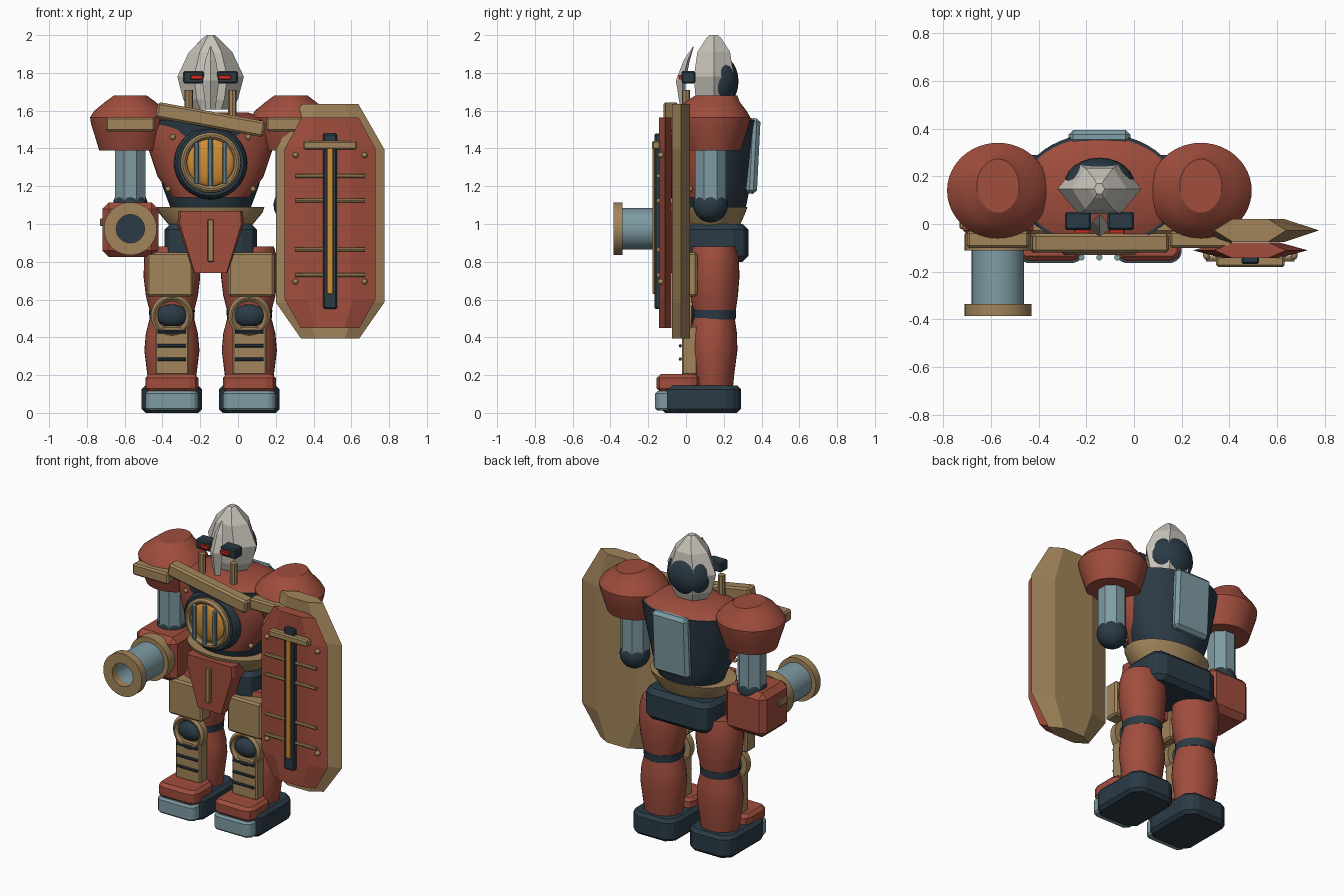
import bpy, bmesh, math
from mathutils import Matrix, Vector

if "Cube" in bpy.data.objects:
    bpy.data.objects.remove(bpy.data.objects["Cube"])

CX = -0.145  # body centre line


def material(name, rgb):
    m = bpy.data.materials.new(name)
    m.use_nodes = True
    m.diffuse_color = (*rgb, 1)
    m.node_tree.nodes["Principled BSDF"].inputs["Base Color"].default_value = (*rgb, 1)
    return m


RED = material("brick_red", (0.35, 0.075, 0.047))
TAN = material("tan", (0.36, 0.235, 0.105))
DARK = material("dark_slate", (0.024, 0.043, 0.06))
BLUE = material("pale_steel_blue", (0.21, 0.33, 0.37))
WHITE = material("bone_white", (0.58, 0.55, 0.49))
ORANGE = material("amber", (0.62, 0.27, 0.035))
EYE = material("eye_red", (0.6, 0.025, 0.015))


def finish(name, bm, mat, angle=35):
    bmesh.ops.recalc_face_normals(bm, faces=bm.faces)
    me = bpy.data.meshes.new(name)
    bm.to_mesh(me)
    bm.free()
    ob = bpy.data.objects.new(name, me)
    bpy.context.collection.objects.link(ob)
    me.materials.append(mat)
    if angle:
        bpy.ops.object.select_all(action='DESELECT')
        ob.select_set(True)
        bpy.context.view_layer.objects.active = ob
        bpy.ops.object.shade_smooth_by_angle(angle=math.radians(angle))
    return ob


def box(name, mat, x, y, z, bevel=0.0, corner=0.0, tilt=None):
    """Box from (min, max) ranges; corner chamfers the upright edges first."""
    bm = bmesh.new()
    bmesh.ops.create_cube(bm, size=1)
    bmesh.ops.scale(bm, verts=bm.verts, vec=(x[1] - x[0], y[1] - y[0], z[1] - z[0]))
    if corner:
        up = [e for e in bm.edges if abs(e.verts[0].co.z - e.verts[1].co.z) > 1e-4]
        bmesh.ops.bevel(bm, geom=up, offset=corner, segments=1, affect='EDGES')
    if bevel:
        bmesh.ops.bevel(bm, geom=bm.edges[:], offset=bevel, segments=1, affect='EDGES')
    if tilt:
        bmesh.ops.rotate(bm, verts=bm.verts, matrix=Matrix.Rotation(tilt[0], 3, tilt[1]))
    bmesh.ops.translate(bm, verts=bm.verts, vec=[sum(r) / 2 for r in (x, y, z)])
    return finish(name, bm, mat, 0)


def skin(bm, rings, cyclic=False):
    """Bridge rings of points, then cap the ends or close the loop."""
    vs = [[bm.verts.new(p) for p in r] for r in rings]
    n = len(vs[0])
    for a, b in zip(vs, vs[1:] + ([vs[0]] if cyclic else [])):
        for i in range(n):
            bm.faces.new((a[i], a[(i + 1) % n], b[(i + 1) % n], b[i]))
    if not cyclic:
        bm.faces.new(vs[0])
        bm.faces.new(vs[-1])


def loft(name, mat, rings, at=(0, 0, 0), n=32, forward=False, cyclic=False, angle=35, phase=0.0):
    """Elliptical rings (height, rx, ry, shift); forward turns the axis to -y."""
    pts = []
    for h, rx, ry, *s in rings:
        c = s[0] if s else 0
        arc = [math.tau * i / n + phase for i in range(n)]
        pts.append([(rx * math.cos(a), c + ry * math.sin(a), h) for a in arc])
    bm = bmesh.new()
    skin(bm, pts, cyclic)
    if forward:
        bmesh.ops.rotate(bm, verts=bm.verts, matrix=Matrix.Rotation(math.pi / 2, 3, 'X'))
    bmesh.ops.translate(bm, verts=bm.verts, vec=at)
    return finish(name, bm, mat, angle)


def rod(name, mat, at, r, half, axis='Z', n=10):
    ob = loft(name, mat, [(-half, r, r), (half, r, r)], n=n)
    if axis == 'X':
        ob.rotation_euler.y = math.pi / 2
    ob.location = at
    return ob


def ball(name, mat, at, r):
    bm = bmesh.new()
    bmesh.ops.create_uvsphere(bm, u_segments=24, v_segments=14, radius=1)
    bmesh.ops.scale(bm, verts=bm.verts, vec=r)
    bmesh.ops.translate(bm, verts=bm.verts, vec=at)
    return finish(name, bm, mat, 60)


def ring_pad(name, mat, at, outer, inner, depth):
    """Rounded ring facing the front."""
    d, e = depth / 2, depth * 0.25
    loft(name, mat, [(-d, outer, outer), (d - e, outer, outer), (d, outer - e, outer - e),
                     (d, inner + e, inner + e), (d - e, inner, inner), (-d, inner, inner)],
         at, forward=True, cyclic=True)


# Torso: dark core, red chest armour, belt
loft("torso_core", DARK, [(1.0, .15, .13, .15), (1.08, .21, .165, .15), (1.2, .255, .195, .145),
                          (1.4, .305, .22, .14), (1.55, .33, .24, .14)], (CX, 0, 0), n=48)
loft("chest_armour", RED, [(1.14, .2, .13, .07), (1.25, .28, .165, .09), (1.4, .33, .185, .105),
                           (1.5, .335, .2, .115), (1.55, .32, .225, .14), (1.59, .2, .15, .14)],
     (CX, 0, 0), n=48)
loft("belt", TAN, [(.97, .2, .145), (1.06, .275, .185), (1.09, .285, .195)], (CX, .13, 0), n=40)
box("back_plate", BLUE, (CX - .13, CX + .13), (.325, .385), (1.16, 1.56), .02, tilt=(-.05, 'X'))
box("pelvis", DARK, (CX - .245, CX + .245), (.0, .33), (.8, 1.0), .03, .05)

# Front waist plate
bm = bmesh.new()
outline = [(-.17, 1.07), (.17, 1.07), (.175, 1.0), (.09, .74), (-.09, .74), (-.175, 1.0)]
skin(bm, [[(CX + x * k, y, z) for x, z in outline] for y, k in ((.03, 1), (-.07, 1), (-.09, .93))])
finish("waist_plate", bm, RED, 0)
box("waist_strip", TAN, (CX - .016, CX + .016), (-.11, -.08), (.8, 1.025), .004)

# Chest reactor
loft("reactor_housing", DARK, [(-.02, .2, .2), (.08, .19, .19), (.1, .175, .175)],
     (CX, 0, 1.325), n=40, forward=True)
ring_pad("reactor_ring", TAN, (CX, -.105, 1.325), .16, .125, .05)
ball("reactor_lens", ORANGE, (CX, -.095, 1.325), (.128, .035, .128))
for i in (-1, 0, 1):
    rod("reactor_bar", BLUE, (CX + i * .075, -.14, 1.325), .013, .125 - .015 * abs(i))
for s in (-1, 1):
    ball("chest_rivet", TAN, (CX + s * .225, .02, 1.185), (.015,) * 3)
    ball("chest_rivet", TAN, (CX + s * .2, -.045, 1.46), (.015,) * 3)
box("collar_bar", TAN, (CX - .29, CX + .29), (-.12, -.04), (1.51, 1.595), .012, tilt=(.18, 'Y'))

# Head: faceted helmet over a dark skull, with crest, eyes and vents
loft("helmet", WHITE, [(1.605, .11, .09), (1.66, .145, .11), (1.78, .176, .122), (1.91, .115, .1),
                       (1.985, .04, .045), (2.0, .022, .025)], (CX, .147, 0), n=6, angle=0)
ball("skull", DARK, (CX, .165, 1.755), (.148, .113, .145))
bm = bmesh.new()
spine = [(1.605, -.01, .025), (1.76, -.02, .045), (1.87, .01, .028), (1.94, .04, .003)]
skin(bm, [[(CX + w, y, z), (CX, y + w * .4, z), (CX - w, y, z), (CX, y - w * .75, z)]
          for z, y, w in spine])
finish("crest", bm, WHITE, 0)
for s in (-1, 1):
    ex = CX + s * .09
    box("eye_frame", DARK, (ex - .055, ex + .055), (-.025, .05), (1.745, 1.81), .008)
    rx = CX + s * .074
    box("eye_light", EYE, (rx - .033, rx + .033), (-.04, -.01), (1.765, 1.789), .003)
    rod("cheek_vent", TAN, (CX + s * .115, .0, 1.62), .022, .09, n=8)

# Arms
for s in (-1, 1):
    ax = CX + s * .425
    loft("shoulder", RED, [(1.39, .165, .15), (1.45, .183, .17), (1.53, .208, .195),
                           (1.565, .213, .2), (1.6, .19, .18), (1.645, .135, .145),
                           (1.68, .088, .112, .02)], (ax, .14, 0), n=48, angle=25)
    box("shoulder_plate", TAN, (ax - .13, ax + .13), (-.1, -.03), (1.49, 1.565), .01)
    loft("upper_arm", BLUE, [(1.12, .088, .088), (1.42, .088, .088)], (ax, .13, 0), n=8,
         angle=0, phase=math.pi / 8)
    ball("elbow", DARK, (ax, .13, 1.1), (.092, .092, .092))

# Right forearm with cannon
gx, gz = CX - .425, .975
box("forearm_block", RED, (gx - .148, gx + .148), (-.06, .22), (gz - .15, gz + .14), .035)
box("forearm_tab", TAN, (gx - .16, gx - .13), (-.02, .07), (.99, 1.03), .004)
loft("cannon_rear_flange", TAN, [(.04, .14, .14), (.11, .14, .14)], (gx, 0, gz), forward=True)
loft("cannon_barrel", BLUE, [(.05, .11, .11), (.36, .11, .11), (.36, .077, .077),
                             (.2, .077, .077)], (gx, 0, gz), forward=True)
loft("cannon_bore", DARK, [(.19, .076, .076), (.21, .076, .076)], (gx, 0, gz), forward=True)
loft("cannon_muzzle", TAN, [(.335, .14, .14), (.385, .14, .14), (.385, .075, .075),
                            (.335, .075, .075)], (gx, 0, gz), forward=True, cyclic=True)

# Legs
for s in (-1, 1):
    lx = CX + s * .205
    loft("thigh", RED, [(.53, .115, .112), (.62, .138, .125), (.72, .15, .133), (.82, .147, .13),
                        (.88, .13, .115)], (lx, .15, 0))
    loft("knee_band", DARK, [(.495, .118, .115), (.545, .122, .118)], (lx, .148, 0))
    loft("shin", RED, [(.1, .115, .1), (.2, .13, .11), (.33, .146, .127), (.42, .138, .125),
                       (.51, .115, .112)], (lx, .145, 0))
    px = CX + s * .215
    box("thigh_plate", TAN, (px - .122, px + .122), (-.04, .06), (.615, .85), .012)
    ring_pad("knee_ring", TAN, (lx, .0, .515), .112, .075, .06)
    ball("knee_cap", DARK, (lx, .01, .515), (.085, .045, .06))
    box("shin_plate", TAN, (lx - .09, lx + .09), (-.022, .06), (.2, .46), .008)
    for z in (.285, .355, .43):
        rod("shin_rung", DARK, (lx, -.03, z), .009, .075, 'X', 8)
    # Foot
    box("sole", DARK, (lx - .16, lx + .16), (-.13, .29), (0, .145), .02, .055)
    box("toe_cap", BLUE, (lx - .14, lx + .14), (-.163, -.06), (.012, .115), .012, .03)
    box("instep", RED, (lx - .14, lx + .14), (-.155, .07), (.11, .205), .02, .03)

# Shield
SX = .4875


def shield_layer(name, mat, half, top, top_side, low_side, low, y, thick):
    """Long octagon, thin at the sides and thick along the middle."""
    o = [(.15, top), (half, top_side), (half, low_side), (.155, low)]
    o += [(-x, z) for x, z in reversed(o)]
    rings = [[(SX + x * k, y + d * thick / 2, z) for x, z in o]
             for d, k in ((1, .5), (0, 1), (-1, .5))]
    bm = bmesh.new()
    skin(bm, rings)
    finish(name, bm, mat, 0)


shield_layer("shield_back", TAN, .2875, 1.635, 1.395, .585, .395, -.027, .095)
shield_layer("shield_front", RED, .24, 1.565, 1.4, .6, .45, -.11, .066)
box("shield_spine", DARK, (SX - .037, SX + .037), (-.168, -.13), (.55, 1.48), .008)
box("shield_blade", ORANGE, (SX - .017, SX + .017), (-.178, -.15), (.63, 1.41), .003)
box("shield_crossbar", TAN, (SX - .143, SX + .143), (-.18, -.135), (1.395, 1.44), .008)
for z in (.73, .865, 1.125, 1.255):
    rod("shield_rib", TAN, (SX, -.147, z), .011, .185, 'X', 8)
for x in (-.183, .183):
    for z in (.695, 1.365):
        ball("shield_rivet", TAN, (SX + x, -.13, z), (.015, .02, .015))
